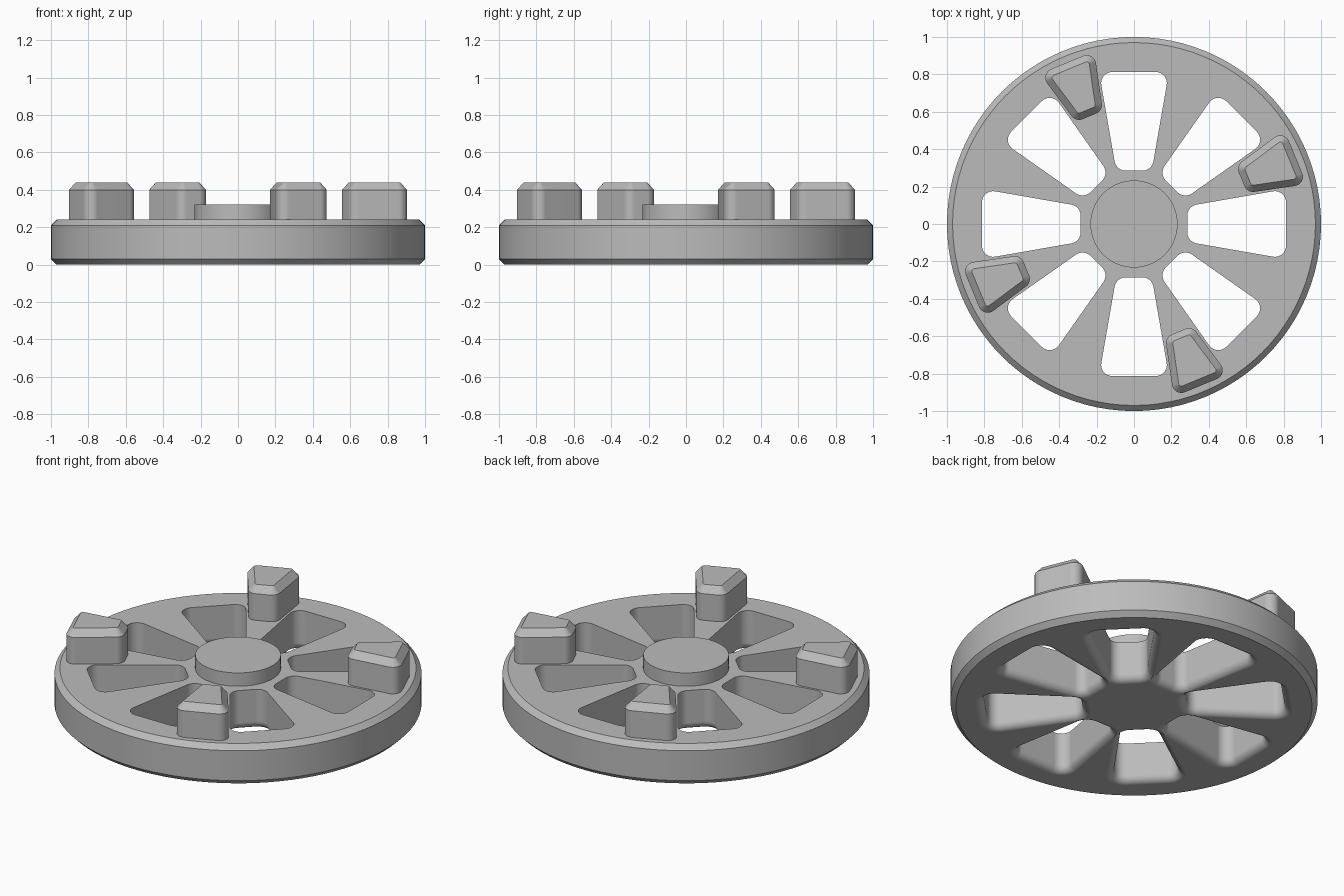
import bpy, bmesh
from math import sin, cos, pi, atan2

cube = bpy.data.objects.get("Cube")
if cube:
    bpy.data.objects.remove(cube)

grey = bpy.data.materials.new("plain grey")
grey.use_nodes = True
colour = (0.5, 0.5, 0.5, 1)
grey.diffuse_color = colour
grey.node_tree.nodes["Principled BSDF"].inputs["Base Color"].default_value = colour


def loft(name, rings):
    """Capped solid through stacked rings, each given as (points, height)."""
    bm = bmesh.new()
    loops = [[bm.verts.new((x, y, z)) for x, y in pts] for pts, z in rings]
    n = len(loops[0])
    for low, high in zip(loops, loops[1:]):
        for i in range(n):
            j = (i + 1) % n
            bm.faces.new((low[i], low[j], high[j], high[i]))
    bm.faces.new(loops[0][::-1])
    bm.faces.new(loops[-1])
    mesh = bpy.data.meshes.new(name)
    bm.to_mesh(mesh)
    bm.free()
    mesh.materials.append(grey)
    obj = bpy.data.objects.new(name, mesh)
    bpy.context.collection.objects.link(obj)
    return obj


def circle(r, n=96):
    return [(r * cos(2 * pi * i / n), r * sin(2 * pi * i / n)) for i in range(n)]


def wedge(a, wa, b, wb, r, grow=0, steps=8):
    """Round-cornered trapezoid along +x, from x=a to x=b, grown outward."""
    t = atan2(wb - wa, b - a)
    pts = []
    for cx, start, end in ((b - r, 0, pi / 2 + t), (a + r, pi / 2 + t, pi)):
        cy = wa + (cx - a) * (wb - wa) / (b - a) - r / cos(t)
        for i in range(steps + 1):
            ang = start + (end - start) * i / steps
            pts.append((cx + (r + grow) * cos(ang), cy + (r + grow) * sin(ang)))
    return pts + [(x, -y) for x, y in reversed(pts)]


def smooth(obj):
    bpy.ops.object.select_all(action='DESELECT')
    obj.select_set(True)
    bpy.context.view_layer.objects.active = obj
    bpy.ops.object.shade_smooth_by_angle(angle=pi / 6)
    weighted = obj.modifiers.new("weighted normals", 'WEIGHTED_NORMAL')
    weighted.keep_sharp = True


# Chamfered disc
disc = loft("wheel_disc", [(circle(0.97), 0), (circle(1), 0.03),
                           (circle(1), 0.21), (circle(0.97), 0.24)])

# Eight tapered slots, rounded over at the underside
slot = (0.285, 0.095, 0.813, 0.187, 0.06)
flare = 0.045
rings = [(wedge(*slot, grow=flare), -0.02)]
for i in range(9):
    a = pi / 2 * i / 8
    rings.append((wedge(*slot, grow=flare * (1 - sin(a))), flare * (1 - cos(a))))
rings.append((wedge(*slot), 0.3))
cutters = []
for i in range(8):
    cutter = loft("slot_cutter", rings)
    cutter.rotation_euler.z = i * pi / 4
    cutter.hide_render = True
    cut = disc.modifiers.new("slot", 'BOOLEAN')
    cut.operation, cut.solver, cut.object = 'DIFFERENCE', 'EXACT', cutter
    cutters.append(cutter)
bpy.context.view_layer.update()
evaluated = disc.evaluated_get(bpy.context.evaluated_depsgraph_get())
cut_mesh = bpy.data.meshes.new_from_object(evaluated)
disc.modifiers.clear()
disc.data = cut_mesh
for cutter in cutters:
    bpy.data.objects.remove(cutter)
smooth(disc)

# Raised centre hub
smooth(loft("centre_hub", [(circle(0.233), 0.23), (circle(0.233), 0.32)]))

# Four chamfered lugs standing on alternate spokes
lug = (0.623, 0.078, 0.935, 0.157, 0.05)
for i in range(4):
    post = loft("lug_%d" % (i + 1), [(wedge(*lug), 0.235), (wedge(*lug), 0.4),
                                    (wedge(*lug, grow=-0.036), 0.44)])
    post.rotation_euler.z = pi / 8 + i * pi / 2
    smooth(post)
